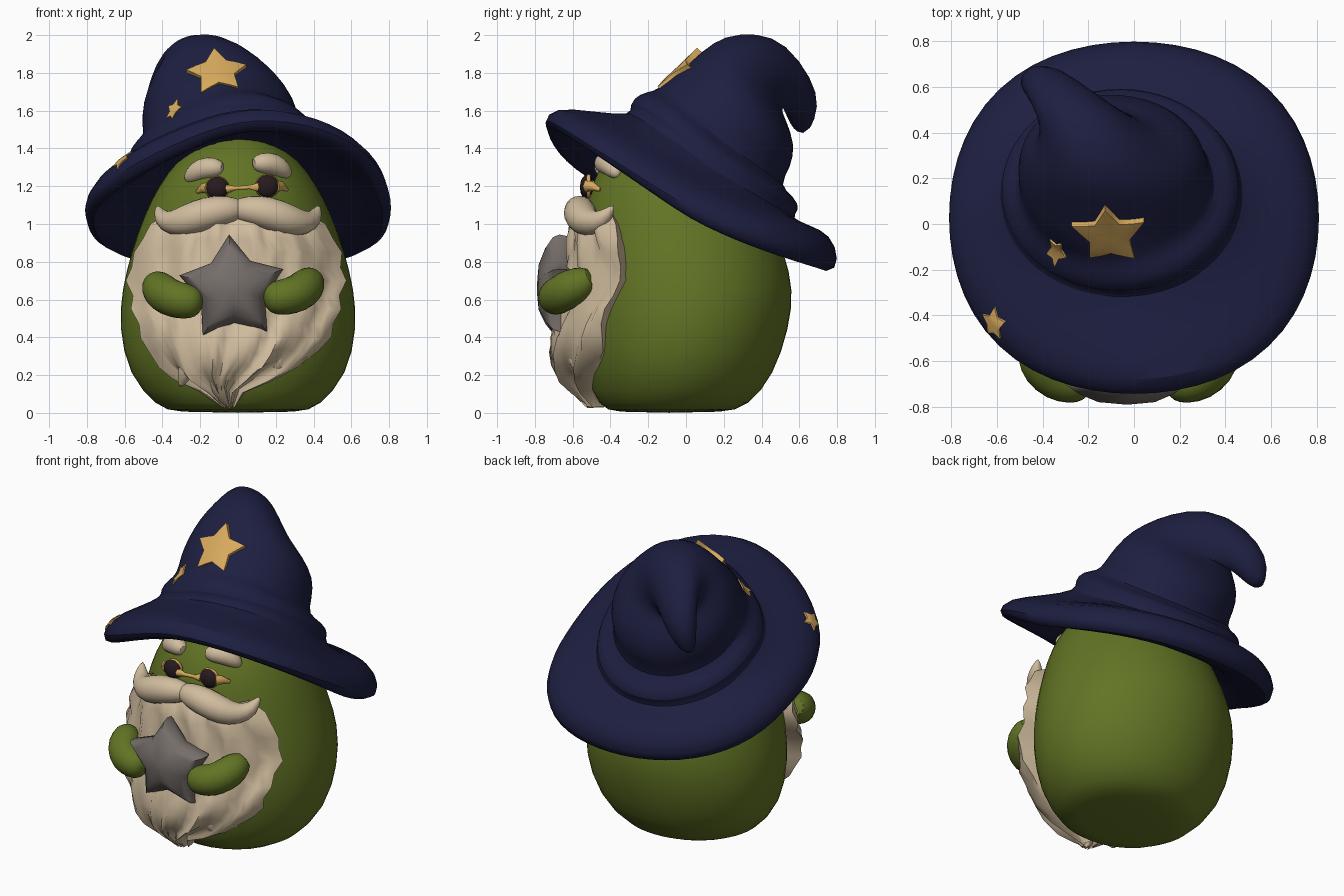
import bpy, bmesh, math
from mathutils import Vector
from mathutils.bvhtree import BVHTree

if "Cube" in bpy.data.objects:
    bpy.data.objects.remove(bpy.data.objects["Cube"])


def material(name, rgb):
    m = bpy.data.materials.new(name)
    m.diffuse_color = (*rgb, 1)
    m.use_nodes = True
    m.node_tree.nodes["Principled BSDF"].inputs["Base Color"].default_value = m.diffuse_color
    return m


GREEN = material("moss green", (0.122, 0.175, 0.018))
NAVY = material("navy felt", (0.0125, 0.0135, 0.052))
CREAM = material("cream hair", (0.64, 0.51, 0.345))
GOLD = material("gold", (0.68, 0.4, 0.11))
GREY = material("grey stone", (0.18, 0.155, 0.145))
DARK = material("dark lens", (0.02, 0.011, 0.013))


def finish(bm, name, mat, subdiv=0, angle=60):
    bmesh.ops.recalc_face_normals(bm, faces=bm.faces[:])
    me = bpy.data.meshes.new(name)
    bm.to_mesh(me)
    bm.free()
    me.materials.append(mat)
    ob = bpy.data.objects.new(name, me)
    bpy.context.collection.objects.link(ob)
    if subdiv:
        ob.modifiers.new("smooth", 'SUBSURF').levels = subdiv
        ob.modifiers["smooth"].render_levels = subdiv
    bpy.ops.object.select_all(action='DESELECT')
    ob.select_set(True)
    bpy.context.view_layer.objects.active = ob
    bpy.ops.object.shade_smooth_by_angle(angle=math.radians(angle))
    return ob


def skin(name, mat, rings, closed=True, caps=True, **kw):
    """Bridge a list of point rings into one surface."""
    bm = bmesh.new()
    vs = [[bm.verts.new(p) for p in r] for r in rings]
    n = len(vs[0])
    for a, b in zip(vs, vs[1:]):
        for i in range(n if closed else n - 1):
            j = (i + 1) % n
            bm.faces.new((a[i], a[j], b[j], b[i]))
    if caps:
        bm.faces.new(vs[0])
        bm.faces.new(vs[-1])
    return finish(bm, name, mat, **kw)


def oval(yf, zf, yb, zb, cx, hw, sag=0, twist=0, n=28):
    """Tilted ring from its front point, back point and half width.
    Twist lifts the right front and drops the left front; sagging rings are fuller on the diagonals."""
    pts = []
    for i in range(n):
        a = 2 * math.pi * i / n
        c, s = math.cos(a), math.sin(a)
        k = 1 + (.035 * math.sin(2 * a) ** 2 if sag else 0)
        t = (s + 1) / 2
        tk = (s * k + 1) / 2
        lift = -c * s * twist * (2 if c < 0 else 1) if s < 0 else 0
        pts.append((cx + hw * c * k, yf + (yb - yf) * tk,
                    zf + (zb - zf) * t + sag * c * c + lift))
    return pts


def tube(name, mat, path, n=10, subdiv=1):
    """Round tube along (x, y, z, radius) points."""
    P = [Vector(p[:3]) for p in path]
    rings = []
    for i, p in enumerate(path):
        d = P[min(i + 1, len(P) - 1)] - P[max(i - 1, 0)]
        q = d.to_track_quat('Z', 'Y')
        rings.append([P[i] + q @ Vector((math.cos(2 * math.pi * k / n) * p[3],
                      math.sin(2 * math.pi * k / n) * p[3], 0)) for k in range(n)])
    return skin(name, mat, rings, subdiv=subdiv)


def mirrored(path, side, dx=0, dz=0):
    return [(side * x + dx, y, z + dz, r) for x, y, z, r in path]


# Egg-shaped body: z, half width, front y, back y
body = [(0, .33, -.38, .2), (.03, .43, -.46, .33), (.2, .585, -.54, .47),
        (.45, .635, -.57, .55), (.65, .62, -.575, .575), (.85, .57, -.565, .525),
        (1.05, .5, -.545, .44), (1.2, .425, -.51, .34), (1.33, .33, -.44, .24),
        (1.44, .2, -.33, .1), (1.49, .05, -.2, -.06)]
skin("body", GREEN, [oval(f, z, b, z, 0, w) for z, w, f, b in body], subdiv=1)

# Hat in one sweep: brim underside, rim, brim top, folds, crown, drooping tip
hat_rings = [(-.32, 1.51, .38, 1.0, 0, .44), (-.55, 1.49, .58, .83, 0, .63, -.07, .07),
             (-.72, 1.48, .77, .715, 0, .79, -.1, .11), (-.765, 1.54, .82, .81, 0, .83, -.1, .1),
             (-.71, 1.62, .77, .945, 0, .78, -.1, .08), (-.5, 1.595, .66, .99, -.03, .63, -.05, .06),
             (-.28, 1.57, .55, 1.03, -.06, .51, 0, .05), (-.31, 1.63, .61, 1.07, -.06, .535, 0, .07),
             (-.25, 1.69, .58, 1.14, -.06, .49, 0, .07), (-.17, 1.70, .49, 1.2, -.08, .42, 0, .05),
             (-.13, 1.74, .56, 1.3, -.09, .42), (-.02, 1.82, .58, 1.42, -.1, .41),
             (.09, 1.92, .53, 1.55, -.12, .345), (.2, 2.0, .51, 1.59, -.15, .265),
             (.38, 2.015, .51, 1.62, -.2, .21), (.53, 1.96, .52, 1.6, -.27, .18),
             (.67, 1.77, .53, 1.58, -.36, .13), (.71, 1.62, .55, 1.53, -.41, .09),
             (.65, 1.48, .59, 1.48, -.45, .035)]
hat = skin("wizard_hat", NAVY, [oval(*r) for r in hat_rings], subdiv=1)


# Gold star patches laid onto the hat
def star_outline(r, inner, turn=0):
    return [Vector((-math.sin(a) * q, math.cos(a) * q)) for i in range(10)
            for a, q in [(math.pi * i / 5 + turn, inner if i % 2 else r)]]


bpy.context.view_layer.update()
tree = BVHTree.FromObject(hat, bpy.context.evaluated_depsgraph_get())


def patch(name, centre, normal, r, turn=0, narrow=1, lean=0):
    c, nrm = Vector(centre), Vector(normal).normalized()
    right = Vector((0, 0, 1)).cross(nrm).normalized()
    up = nrm.cross(right)
    ring = star_outline(r, r * .55, turn)
    rings = []
    for k, drop in ((.002, 0), (.3, 0), (.55, 0), (.8, 0), (1, 0), (1, 1)):
        row = []
        for i in range(10):
            for v in (ring[i], (ring[i] + ring[(i + 1) % 10]) / 2):
                p = c + (right * v.x * narrow + up * v.y) * k
                hit = tree.ray_cast(p + nrm * .25, -nrm)[0]
                lift = -.004 if drop else .009 + lean * (v.y * k + r + .2 * r * (1 - k * k))
                row.append((hit or p) + nrm * lift)
        rings.append(row)
    skin(name, GOLD, rings)


patch("hat_star_large", (-.11, -.045, 1.8), (0, -.76, .65), .168, .1, 1, .08)
patch("hat_star_small", (-.32, -.08, 1.595), (-.45, -.87, .2), .068, -.1, .75)
patch("brim_star", (-.6, -.42, 1.32), (-.5, -.55, .67), .068, -.5)

# Beard: z, half width, front y, edge y, centre x
beard = [(1.06, .36, -.54, -.42, 0), (1.0, .46, -.60, -.39, 0), (.92, .51, -.615, -.36, 0),
         (.85, .54, -.62, -.34, 0), (.77, .565, -.63, -.32, -.01), (.7, .57, -.63, -.33, -.01),
         (.62, .56, -.64, -.37, -.01), (.55, .545, -.65, -.42, -.01), (.47, .525, -.68, -.45, -.01),
         (.4, .5, -.70, -.46, -.01), (.32, .45, -.71, -.46, -.02), (.25, .38, -.70, -.48, -.04),
         (.19, .27, -.67, -.49, -.07), (.12, .13, -.61, -.49, -.08), (.03, .035, -.51, -.47, -.05)]
rows = []
for z, w, yf, ye, cx in beard:
    w *= 1 + .025 * math.sin(z * 38)
    low = max(0, min(1, (.5 - z) * 3)) * min(1, w * 4)
    row = [(cx - w * .75, ye + .04, z)]
    for k in range(33):
        u = k / 16 - 1
        ripple = .016 * math.cos(u * 17 + 2 * math.sin(z * 7)) + .01 * math.cos(u * 29 - z * 9)
        row.append((cx + u * w, yf + (ye - yf) * abs(u) ** 2.6 + ripple,
                    z + .03 * low * math.sin(u * 13)))
    rows.append(row + [(cx + w * .75, ye + .04, z)])
skin("beard", CREAM, rows, closed=False, caps=False)
# Hanging beard locks: left tuft, centre tip, right tuft
for lock in ([(-.24, -.6, .32, .05), (-.27, -.59, .23, .06), (-.31, -.54, .13, .008)],
             [(-.1, -.62, .24, .06), (-.1, -.56, .13, .07), (-.04, -.49, .02, .012)],
             [(.2, -.6, .34, .05), (.22, -.57, .26, .06), (.17, -.53, .18, .008)]):
    tube("beard_lock", CREAM, lock, n=8)

for side, tag in ((-1, "left"), (1, "right")):
    # Moustache half with upturned tip, and bushy eyebrow
    tube(tag + "_moustache", CREAM, mirrored(
        [(-.04, -.54, 1.075, .05), (.05, -.565, 1.08, .08), (.16, -.565, 1.06, .095),
         (.27, -.545, 1.02, .09), (.35, -.49, 1.0, .07), (.41, -.43, 1.03, .05),
         (.43, -.38, 1.1, .008)], side))
    tube(tag + "_eyebrow", CREAM, mirrored(
        [(.075, -.45, 1.295, .03), (.12, -.44, 1.305, .06), (.19, -.405, 1.3, .065),
         (.25, -.375, 1.26, .05), (.275, -.36, 1.23, .015)], side, 0, .02 if side > 0 else -.005))
    # Arm reaching out of the beard to the stone star
    tube(tag + "_arm", GREEN, mirrored(
        [(.40, -.49, .715, .06), (.375, -.56, .675, .1), (.345, -.63, .64, .108), (.29, -.68, .61, .105),
         (.22, -.695, .6, .1), (.165, -.695, .595, .085), (.135, -.70, .59, .035)],
        side, 0 if side > 0 else -.05, .01 if side > 0 else -.01))
    # Round dark lens, gold rim and temple
    ex = .155 if side > 0 else -.11
    ez = 1.2 if side > 0 else 1.19
    bm = bmesh.new()
    bmesh.ops.create_uvsphere(bm, u_segments=16, v_segments=8, radius=.06)
    for v in bm.verts:
        v.co = Vector((ex + v.co.x, -.525 + v.co.y * .6, ez + v.co.z))
    finish(bm, tag + "_lens", DARK)
    rings = [[(ex + (.058 + .007 * math.cos(b)) * math.cos(a), -.515 + .012 * math.sin(b),
               ez + (.058 + .007 * math.cos(b)) * math.sin(a))
              for b in [math.pi * j / 3 for j in range(6)]]
             for a in [2 * math.pi * i / 20 for i in range(21)]]
    skin(tag + "_rim", GOLD, rings, caps=False)
    tube(tag + "_temple", GOLD, [(ex + side * .045, -.52, ez, .035), (ex + side * .07, -.5, ez, .028),
                                 (ex + side * .105, -.455, ez - .02, .01)], n=6, subdiv=0)
tube("glasses_bridge", GOLD, [(-.06, -.535, 1.185, .026), (-.01, -.545, 1.19, .012),
                              (.06, -.545, 1.195, .012), (.105, -.535, 1.195, .026)], n=6, subdiv=0)

# Puffy stone star held in front
outline = star_outline(.29, .178, .06)
rings = [[(-.03 + v.x * k, y, .655 + v.y * k) for v in outline]
         for k, y in ((.1, -.59), (.85, -.60), (.97, -.63), (1, -.67), (.95, -.705),
                      (.75, -.745), (.45, -.78), (.05, -.79))]
skin("stone_star", GREY, rings, angle=60)
